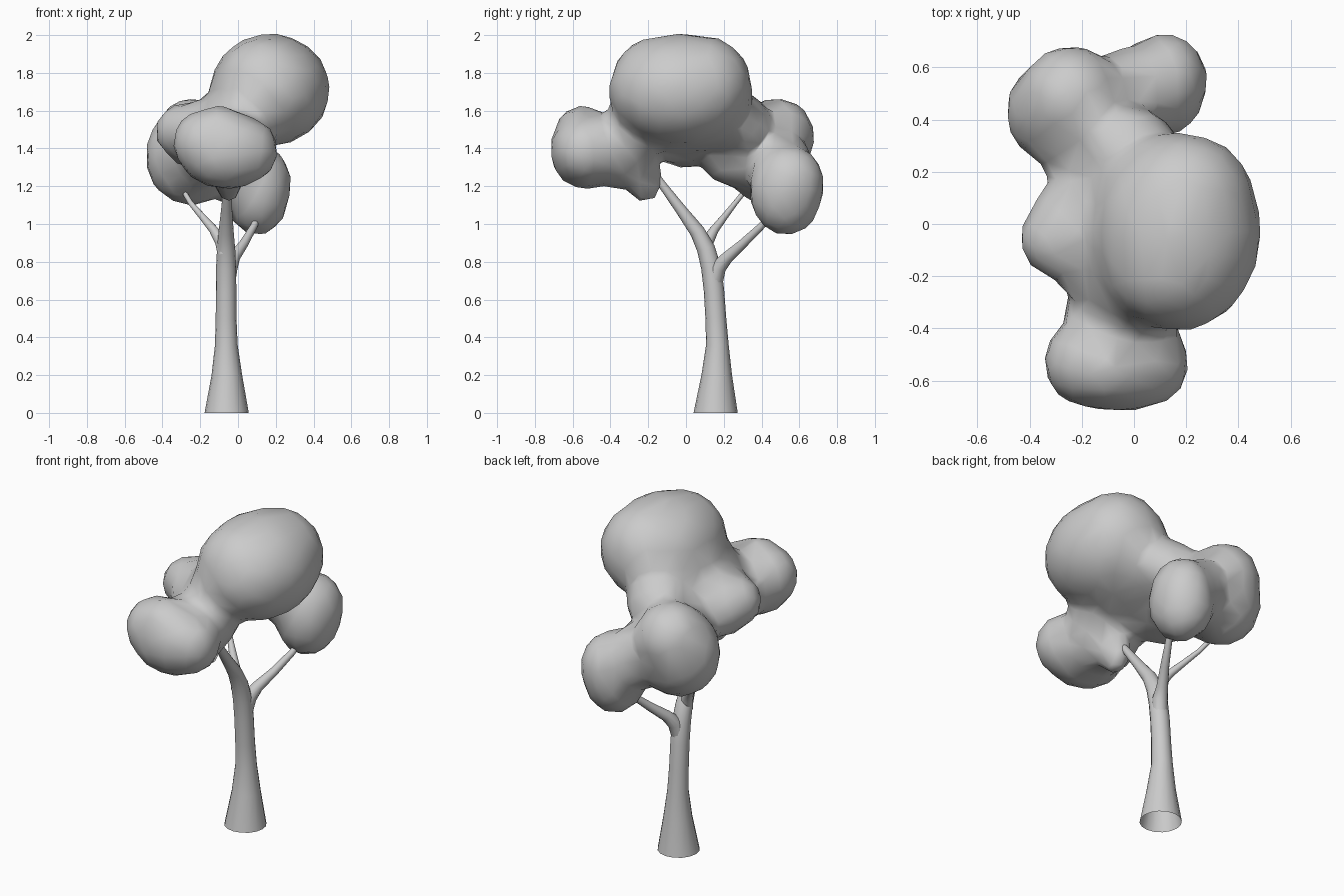
import bpy, bmesh, math
from mathutils import Vector, Matrix


def finish(name, bm):
    bmesh.ops.recalc_face_normals(bm, faces=bm.faces)
    mesh = bpy.data.meshes.new(name)
    bm.to_mesh(mesh)
    bm.free()
    for p in mesh.polygons:
        p.use_smooth = True
    ob = bpy.data.objects.new(name, mesh)
    bpy.context.collection.objects.link(ob)
    return ob


def tube(name, path, sides=16):
    """Open tapered tube through (x, y, z, radius) points."""
    bm = bmesh.new()
    pts = [Vector(p[:3]) for p in path]
    rings = []
    for i, p in enumerate(pts):
        d = pts[min(i + 1, len(pts) - 1)] - pts[max(i - 1, 0)]
        if i == 0 and p.z == 0:
            d = Vector((0, 0, 1))
        q = Vector((0, 0, 1)).rotation_difference(d.normalized())
        rings.append([bm.verts.new(p + q @ Vector((math.cos(a), math.sin(a), 0)) * path[i][3])
                      for a in (2 * math.pi * k / sides for k in range(sides))])
    for a, b in zip(rings, rings[1:]):
        for k in range(sides):
            n = (k + 1) % sides
            bm.faces.new((a[k], a[n], b[n], b[k]))
    return finish(name, bm)


# Trunk bending into the front branch, hollow at the bottom
tube("trunk", [
    (-.06, .157, 0, .117), (-.059, .163, .2, .081), (-.062, .166, .36, .06),
    (-.063, .158, .5, .055), (-.063, .148, .65, .054), (-.063, .133, .77, .053),
    (-.063, .105, .87, .048), (-.063, .06, .96, .04), (-.06, -.03, 1.08, .029),
    (-.055, -.12, 1.2, .022), (-.05, -.18, 1.28, .02)])

# Side branches
tube("back_right_branch", [
    (-.06, .148, .68, .044), (-.045, .17, .77, .043), (-.02, .22, .825, .032),
    (.03, .3, .895, .025), (.085, .4, .99, .019), (.11, .46, 1.06, .016)], 12)
tube("back_left_branch", [
    (-.07, .1, .84, .038), (-.09, .115, .91, .033), (-.13, .15, .97, .024),
    (-.19, .205, 1.04, .018), (-.25, .26, 1.11, .014), (-.28, .3, 1.16, .013)], 12)

# Foliage clumps: centre, radii
clumps = [
    # crown, slightly flat topped
    ((.17, -.03, 1.71), (.32, .385, .3)),
    ((.15, -.15, 1.74), (.27, .25, .255)),
    ((.19, .09, 1.73), (.275, .26, .27)),
    ((.04, -.03, 1.6), (.22, .38, .23)),
    # front clump and its neck
    ((-.06, -.53, 1.39), (.265, .195, .21)),
    ((-.17, -.53, 1.43), (.18, .175, .18)),
    ((-.1, -.55, 1.47), (.16, .15, .16)),
    ((.06, -.53, 1.39), (.155, .17, .17)),
    ((-.06, -.35, 1.38), (.21, .2, .195)),
    ((.0, -.3, 1.46), (.19, .17, .2)),
    # left clump
    ((-.27, -.06, 1.49), (.175, .15, .155)),
    ((-.24, -.01, 1.46), (.17, .19, .165)),
    ((-.15, -.04, 1.49), (.21, .27, .17)),
    # back left clump
    ((-.25, .43, 1.36), (.245, .22, .265)),
    ((-.24, .48, 1.46), (.205, .205, .21)),
    ((-.16, .27, 1.39), (.19, .21, .2)),
    ((-.02, .28, 1.53), (.2, .17, .17)),
    # back right clump
    ((.1, .53, 1.18), (.18, .2, .245)),
    ((.12, .55, 1.22), (.165, .185, .2)),
    ((-.03, .5, 1.3), (.16, .18, .19)),
    # small bump round the front branch tip
    ((-.05, -.22, 1.23), (.075, .1, .125)),
]
bm = bmesh.new()
for centre, radii in clumps:
    bmesh.ops.create_icosphere(
        bm, subdivisions=3, radius=1,
        matrix=Matrix.Translation(centre) @ Matrix.Diagonal((*radii, 1)))
foliage = finish("foliage", bm)

# Merge the clumps, soften the necks, then coarsen for a slightly faceted look
m = foliage.modifiers.new("merge", 'REMESH')
m.mode = 'VOXEL'
m.voxel_size = .025
m.use_smooth_shade = True
m = foliage.modifiers.new("soften", 'SMOOTH')
m.factor = .5
m.iterations = 18
m = foliage.modifiers.new("coarsen", 'DECIMATE')
m.ratio = .06
